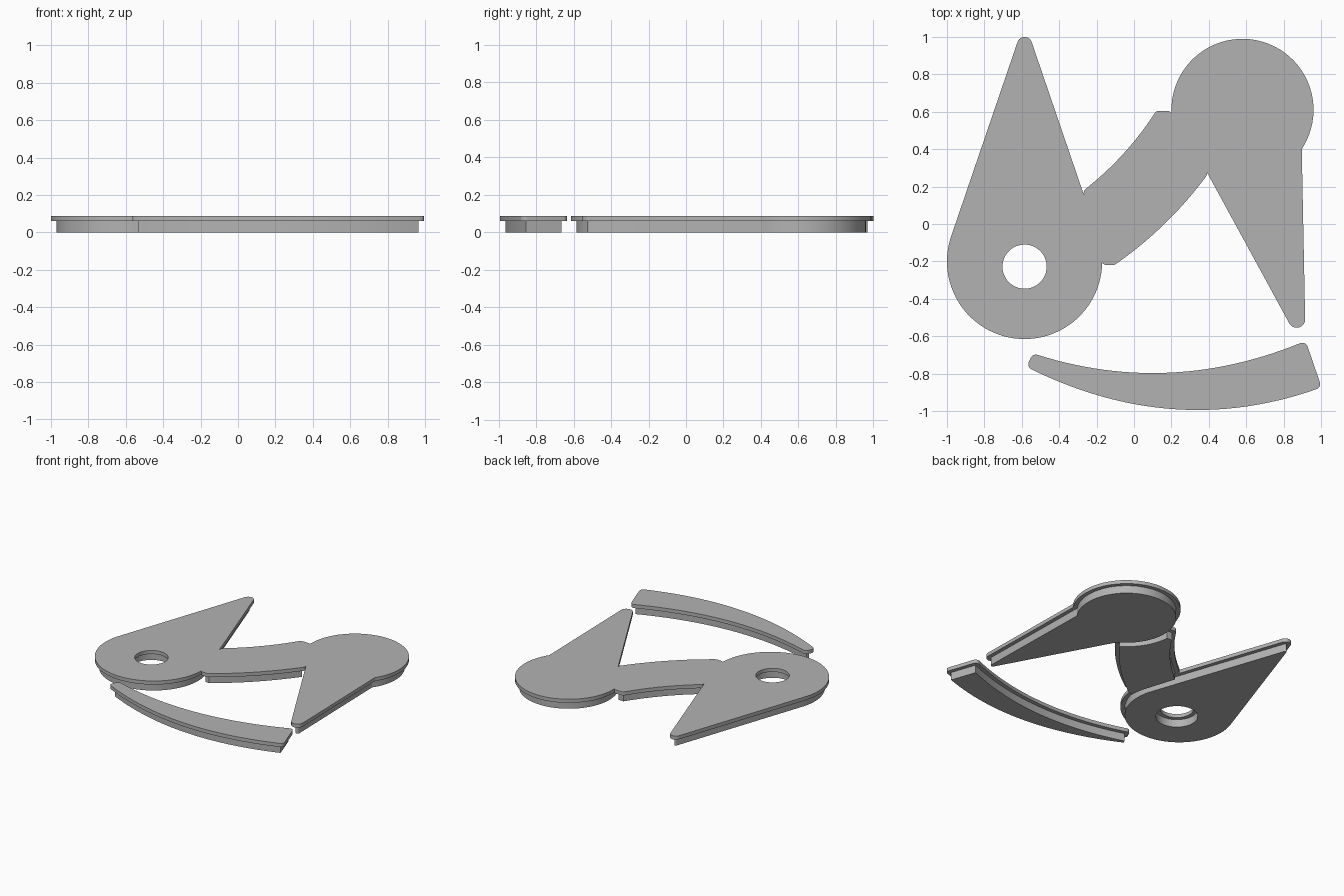
import bpy, bmesh, math
from mathutils import Vector

if "Cube" in bpy.data.objects:
    bpy.data.objects.remove(bpy.data.objects["Cube"])

STEP, TOP, LIP = 0.06, 0.088, 0.03

grey = bpy.data.materials.new("plain grey")
grey.use_nodes = True
grey.diffuse_color = (0.45, 0.45, 0.45, 1)
grey.node_tree.nodes["Principled BSDF"].inputs["Base Color"].default_value = grey.diffuse_color


def arc(cx, cy, r, a0, a1, n=32):
    """Points on a circle between two angles in degrees."""
    angles = [math.radians(a0 + (a1 - a0) * i / n) for i in range(n + 1)]
    return [Vector((cx + r * math.cos(a), cy + r * math.sin(a))) for a in angles]


def bow(p0, mid, p1, n=20):
    """Smooth bowed edge through three points."""
    p0, mid, p1 = Vector(p0), Vector(mid), Vector(p1)
    c = 2 * mid - (p0 + p1) / 2
    ts = [i / n for i in range(n + 1)]
    return [p0 * (1 - t) ** 2 + c * 2 * t * (1 - t) + p1 * t * t for t in ts]


def clean(points):
    """Drop repeated neighbouring points."""
    return [p for i, p in enumerate(points) if (p - points[i - 1]).length > 1e-4]


def grow(points, d):
    """Offset a counter-clockwise outline outwards with rounded corners."""
    out = []
    for i, p in enumerate(points):
        e1 = (p - points[i - 1]).normalized()
        e2 = (points[(i + 1) % len(points)] - p).normalized()
        n1, n2 = Vector((e1.y, -e1.x)), Vector((e2.y, -e2.x))
        turn = math.atan2(e1.x * e2.y - e1.y * e2.x, e1.dot(e2))
        if turn > 0.2:
            a = math.degrees(math.atan2(n1.y, n1.x))
            out += arc(p.x, p.y, d, a, a + math.degrees(turn), max(2, int(turn * 6)))
        else:
            out.append(p + (n1 + n2) * d / (1 + n1.dot(n2)))
    return clean(out)


def slab(name, points, z0, z1):
    """Flat plate from an outline."""
    bm = bmesh.new()
    face = bm.faces.new([bm.verts.new((p.x, p.y, z0)) for p in points])
    ext = bmesh.ops.extrude_face_region(bm, geom=[face])
    verts = [g for g in ext["geom"] if isinstance(g, bmesh.types.BMVert)]
    bmesh.ops.translate(bm, verts=verts, vec=(0, 0, z1 - z0))
    bmesh.ops.recalc_face_normals(bm, faces=bm.faces)
    mesh = bpy.data.meshes.new(name)
    bm.to_mesh(mesh)
    bm.free()
    mesh.materials.append(grey)
    ob = bpy.data.objects.new(name, mesh)
    bpy.context.collection.objects.link(ob)
    return ob


def combine(ob, other, operation):
    """Apply a boolean and discard the second object."""
    bpy.context.view_layer.objects.active = ob
    mod = ob.modifiers.new("cut", 'BOOLEAN')
    mod.operation, mod.object, mod.solver = operation, other, 'EXACT'
    bpy.ops.object.modifier_apply(modifier=mod.name)
    bpy.data.objects.remove(other)


# Left teardrop: large disc tapering to a tip
cx, cy, big, tip = -0.585, -0.2, 0.385, 0.01
lean = math.degrees(math.asin((big - tip) / 1.16))
left_drop = clean(arc(cx, cy, big, 180 - lean, 360 + lean, 56)
                  + arc(cx, 0.96, tip, lean, 180 - lean, 6))

# Right teardrop: disc with a wedge pointing forward
right_drop = clean(arc(0.58, 0.61, 0.35, -35, 240.7, 56)
                   + arc(0.87, -0.51, 0.015, 209, 361, 6))

# Curved link between the teardrops, its ends hollowed to follow them
side = math.radians(lean)
corner = (-0.239, 0.165)
link = clean(bow((-0.115, -0.19), (0.14, 0.02), (0.36, 0.27))
             + arc(0.58, 0.61, 0.405, 237, 185, 16)
             + bow((0.135, 0.575), (-0.035, 0.355), corner)
             + arc(cx, cy, 0.44, lean, 1.3, 8))

# Separate crescent along the front
crescent = clean(bow((-0.535, -0.75), (0.215, -0.96), (0.965, -0.855), 28)
                 + bow((0.9, -0.665), (0.1875, -0.825), (-0.525, -0.728), 28))

# Lower bodies
slabs = [slab("left_drop_base", left_drop, 0, STEP),
         slab("right_drop_base", right_drop, 0, STEP),
         slab("link_base", link, 0, STEP),
         slab("crescent_base", crescent, 0, STEP),
         slab("crescent_plate", grow(crescent, LIP), STEP, TOP)]

# One overhanging cover plate joins the three main bodies
plate = slab("cover_plate", grow(left_drop, LIP), STEP, TOP)
combine(plate, slab("link_cover", grow(link, LIP), STEP, TOP), 'UNION')
combine(plate, slab("right_cover", grow(right_drop, LIP), STEP, TOP), 'UNION')

# Round hole, wider in the base than in the plate
for ob, radius in ((plate, 0.118), (slabs[0], 0.148)):
    cutter = slab("hole_cutter", arc(cx, -0.228, radius, 0, 352.5, 47), -0.1, 0.2)
    cutter.hide_render = True
    combine(ob, cutter, 'DIFFERENCE')

# Smooth curved walls with crisp rims
for ob in slabs + [plate]:
    bpy.ops.object.select_all(action='DESELECT')
    ob.select_set(True)
    bpy.context.view_layer.objects.active = ob
    bpy.ops.object.shade_smooth_by_angle(angle=math.radians(30))
